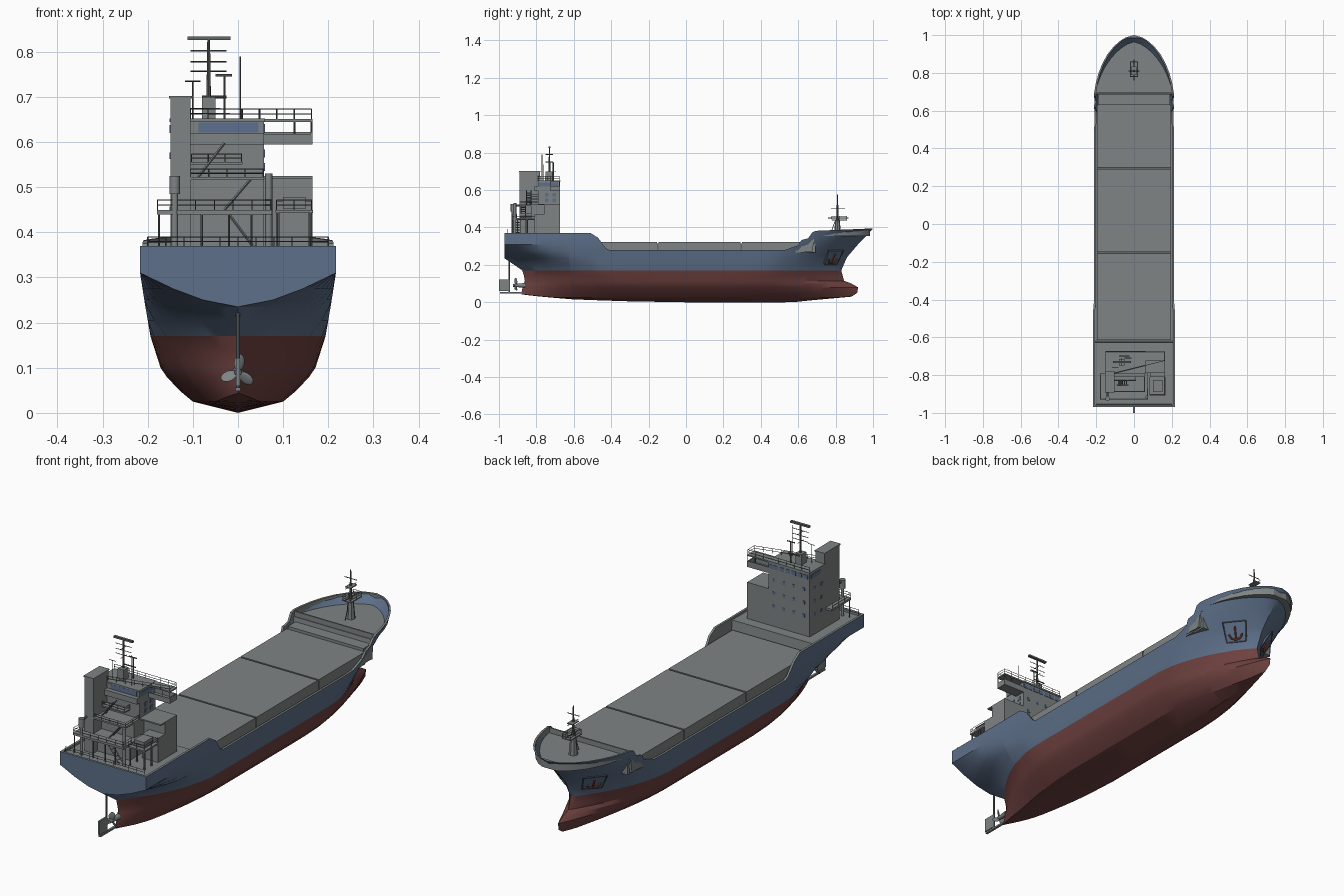
import bpy, bmesh, math
from mathutils import Vector, Matrix

def mat(name, r, g, b):
    m = bpy.data.materials.new(name)
    m.diffuse_color = (r, g, b, 1)
    return m

GREY = mat("deck_grey", .21, .23, .23)
BLUE = mat("hull_blue", .11, .16, .25)
RED = mat("bottom_red", .155, .053, .05)
GLASS = mat("window_blue", .11, .16, .28)
DARK = mat("fitting_grey", .12, .135, .135)
RUST = mat("anchor_red", .25, .06, .04)

def finish(bm, name, *mats, smooth=None):
    me = bpy.data.meshes.new(name)
    bm.to_mesh(me)
    bm.free()
    ob = bpy.data.objects.new(name, me)
    bpy.context.collection.objects.link(ob)
    for m in mats:
        me.materials.append(m)
    if smooth:
        bpy.ops.object.select_all(action='DESELECT')
        ob.select_set(True)
        bpy.context.view_layer.objects.active = ob
        bpy.ops.object.shade_smooth_by_angle(angle=math.radians(smooth))
    return ob

def boxes(name, m, *bounds, xf=None):
    """Boxes given as (x0, x1, y0, y1, z0, z1)."""
    bm = bmesh.new()
    for x0, x1, y0, y1, z0, z1 in bounds:
        t = Matrix.Translation(((x0+x1)/2, (y0+y1)/2, (z0+z1)/2)) @ Matrix.Diagonal((x1-x0, y1-y0, z1-z0, 1))
        bmesh.ops.create_cube(bm, size=1, matrix=(xf @ t) if xf else t)
    return finish(bm, name, m)

def bars(name, m, segs, r=.0015, n=4, r2=None, xf=None):
    """Straight rods between pairs of points."""
    bm = bmesh.new()
    for a, b in segs:
        a, b = Vector(a), Vector(b)
        d = b - a
        t = Matrix.Translation((a+b)/2) @ d.to_track_quat('Z', 'Y').to_matrix().to_4x4()
        bmesh.ops.create_cone(bm, cap_ends=True, segments=n, radius1=r, radius2=r if r2 is None else r2,
                              depth=d.length, matrix=(xf @ t) if xf else t)
    return finish(bm, name, m, smooth=40 if n > 6 else None)

def rail(name, pts, h=.022):
    """Two-wire railing with posts along a path."""
    segs = []
    for a, b in zip(pts, pts[1:]):
        a, b = Vector(a), Vector(b)
        for k in (.5, 1):
            segs.append((a + Vector((0, 0, h*k)), b + Vector((0, 0, h*k))))
        n = max(1, round((b-a).length / .04))
        for i in range(n+1):
            p = a.lerp(b, i/n)
            segs.append((p, p + Vector((0, 0, h))))
    return bars(name, DARK, segs, .0012)

def lerp_table(t, pts):
    if t <= pts[0][0]:
        return pts[0][1]
    for (a, va), (b, vb) in zip(pts, pts[1:]):
        if t <= b:
            return va + (vb-va)*(t-a)/(b-a)
    return pts[-1][1]

# Hull lines: end positions, breadth, sheer and keel
BOW = [(0, .78), (.02, .87), (.05, .915), (.08, .92), (.1, .885), (.115, .845), (.17, .83), (.24, .86), (.31, .92), (.36, .97), (.395, 1)]
AFT = [(.06, -.88), (.12, -.86), (.17, -.875), (.205, -.925), (.235, -.97)]
WIDTH = [(0, 0), (.025, .1), (.06, .142), (.095, .17), (.17, .194), (.24, .206), (.31, .217)]
SHEER = [(-.51, .37), (-.47, .345), (-.43, .29), (-.41, .28), (.53, .28), (.6, .305), (.62, .333), (.66, .342), (.68, .375), (.7, .382), (1, .395)]
KEEL = [(-1, .042), (-.85, .03), (-.6, .015), (-.3, .005), (0, 0), (.55, 0), (.75, .012), (1, .03)]
LEVELS = [0, .025, .05, .08, .1, .115, .14, .17, .205, .235, .25, .275, .31, .345, 1]
STATIONS = [-1, -.97, -.93, -.88, -.83, -.78, -.72, -.63, -.62, -.51, -.47, -.43, -.41, -.3, -.15, 0, .15, .3, .4, .47,
            .53, .6, .62, .66, .68, .69, .7, .75, .8, .85, .9, .94, .97, .988, 1]

def hull_y(Y, z):
    if Y > .6:
        return .6 + (Y-.6)/.4*(lerp_table(z, BOW)-.6)
    if Y < -.6:
        return -.6 - (-.6-Y)/.4*(-.6-lerp_table(z, AFT))
    return Y

def half_breadth(y, z):
    w = lerp_table(z, WIDTH)
    s, e = lerp_table(z, [(0, .3), (.17, .38), (.31, .5), (.395, .6)]), lerp_table(z, BOW)
    if y > s:
        u = min(1, (y-s)/(e-s))
        p, q = lerp_table(z, [(0, 1.5), (.17, 1.8), (.395, 2.4)]), lerp_table(z, [(.05, 1), (.24, .85), (.395, .6)])
        w *= max(0, 1-u**p)**q
    s, e = lerp_table(z, [(0, -.2), (.17, -.42), (.31, -.75)]), lerp_table(z, AFT)
    if y < s:
        u = min(1, (s-y)/(s-e))
        k = lerp_table(z, [(.235, 0), (.25, .37), (.275, .68), (.31, 1)])
        w *= k + (1-k)*max(0, 1-u**2)
    return w

def column(Y):
    top, keel = lerp_table(Y, SHEER), lerp_table(Y, KEEL)
    pts = []
    for j, lv in enumerate(LEVELS):
        z = min(top, max(lv, keel + .0015*j if lv < .05 else lv))
        y = hull_y(Y, z)
        pts.append((half_breadth(y, z) if j else 0, y, z))
    x, y, z = pts[-1]
    xi, yi = max(0, x-.01), max(-.96, min(.985, y))
    dz = .36 if Y <= -.63 else .355 if Y >= .69 else .272
    return pts + [(xi, yi, z), (xi, yi, dz), (0, yi, dz)]

# Hull shell, bulwark inside and decks
bm = bmesh.new()
NL = len(LEVELS)
sides = []
for s in (1, -1):
    grid = [[bm.verts.new((s*x, y, z)) for x, y, z in column(Y)] for Y in STATIONS]
    sides.append(grid[0])
    for a, b in zip(grid, grid[1:]):
        for j in range(len(a)-1):
            f = bm.faces.new((a[j], b[j], b[j+1], a[j+1]))
            f.material_index = 2 if j >= NL-1 else 0 if LEVELS[j+1] <= .17 else 1
R, L = sides
k = LEVELS.index(.235)
bm.faces.new(R[k:NL] + L[k:NL][::-1]).material_index = 1
for j in (NL-1, NL):
    bm.faces.new((R[j], R[j+1], L[j+1], L[j])).material_index = 2
bmesh.ops.remove_doubles(bm, verts=bm.verts, dist=1e-4)
bmesh.ops.recalc_face_normals(bm, faces=bm.faces)
finish(bm, "hull", RED, BLUE, GREY, smooth=25)

# Cargo hatches, forward step and breakwater
boxes("hatch_covers", GREY, (-.197, .197, -.615, -.155, .265, .322), (-.197, .197, -.147, .292, .265, .322),
      (-.197, .197, .3, .63, .265, .322))
boxes("hatch_seams", DARK, (-.194, .194, -.155, -.147, .265, .314), (-.194, .194, .292, .3, .265, .314))
boxes("forward_step", GREY, (-.19, .19, .63, .692, .265, .335))
boxes("breakwater", GREY, (-.2, .2, .69, .697, .34, .378))

# Anchors in framed pockets on both bows
for s in (1, -1):
    def P(y, z): return Vector((s*half_breadth(y, z), y, z))
    o = P(.785, .245)
    ty = (P(.815, .245) - P(.755, .245)).normalized()
    n = ty.cross(P(.785, .265) - P(.785, .225)).normalized()
    if n.x*s < 0:
        n = -n
    up = n.cross(ty)
    if up.z < 0:
        up = -up
    xf = Matrix.Translation(o) @ Matrix((n, ty, up)).transposed().to_4x4()
    boxes("anchor_pocket", BLUE, (-.02, .006, -.047, .047, -.045, .04), xf=xf)
    q = [(.007, -.052, .042), (.007, .052, .042), (.007, .042, -.047), (.007, -.042, -.047)]
    bars("pocket_frame", DARK, list(zip(q, q[1:]+q[:1])), .002, xf=xf)
    a = [(.01, -.03, -.012), (.01, -.02, -.03), (.01, 0, -.038), (.01, .02, -.03), (.01, .03, -.012)]
    bars("anchor", RUST, list(zip(a, a[1:])) + [((.01, 0, -.038), (.01, 0, .022))], .004, 6, xf=xf)

# Rudder and propeller
boxes("rudder", GREY, (-.004, .004, -1, -.943, .06, .122), (-.005, .005, -.995, -.875, .048, .056))
bars("rudder_stock", DARK, [((0, -.945, .05), (0, -.945, .235))], .004, 8)
bars("propeller_hub", GREY, [((0, -.86, .09), (0, -.925, .09))], .013, 12, r2=.007)
bm = bmesh.new()
for i in range(3):
    t = (Matrix.Translation((0, -.91, .09)) @ Matrix.Rotation(math.radians(120*i+8), 4, 'Y')
         @ Matrix.Translation((0, 0, .022)) @ Matrix.Rotation(.6, 4, 'Z') @ Matrix.Diagonal((.014, .003, .019, 1)))
    bmesh.ops.create_uvsphere(bm, u_segments=12, v_segments=8, radius=1, matrix=t)
finish(bm, "propeller_blades", GREY, smooth=40)

# Accommodation block, funnel casing and tiers
boxes("deckhouse", GREY, (-.15, .165, -.76, -.675, .35, .525), (.085, .165, -.81, -.76, .35, .47))
boxes("tower", GREY, (-.15, .058, -.79, -.675, .35, .645))
boxes("funnel_casing", GREY, (-.15, -.105, -.89, -.78, .35, .697), (-.153, -.102, -.893, -.777, .697, .702))
boxes("aft_tiers", GREY, (-.105, .058, -.86, -.79, .35, .445), (-.105, .058, -.83, -.79, .44, .52))
boxes("platforms", GREY, (-.18, .075, -.93, -.79, .44, .45), (-.15, .058, -.89, -.79, .516, .523),
      (-.105, .01, -.83, -.79, .55, .556), (.058, .165, -.79, -.75, .519, .525))
boxes("bridge_wing", GREY, (.055, .165, -.725, -.675, .595, .601), (.055, .165, -.679, -.675, .595, .622),
      (.055, .165, -.725, -.721, .595, .618), (.161, .165, -.725, -.675, .595, .622), (-.105, .058, -.81, -.79, .595, .62))
boxes("bridge_roof", GREY, (-.152, .06, -.795, -.672, .645, .652), (.05, .165, -.725, -.675, .645, .651))
bars("wing_posts", DARK, [((x, y, .6), (x, y, .65)) for x in (.125, .163) for y in (-.723, -.677)], .002)

# Windows as thin plates
w = [(x-.006, x+.006, -.676, -.673, z-.007, z+.007) for x in (-.12, -.07, -.02, .03) for z in (.45, .51, .57)]
w += [(x-.011, x+.011, -.676, -.673, .62, .638) for x in (-.13, -.1, -.07, -.04, -.01, .02, .045)]
w += [(-.152, -.149, y-.006, y+.006, z-.007, z+.007) for y in (-.76, -.71) for z in (.45, .51, .57)]
w += [(.057, .06, y-.009, y+.009, z-.009, z+.009) for y in (-.745, -.705) for z in (.545, .575)]
w += [(.057, .06, -.785, -.685, .62, .64), (-.152, -.149, -.75, -.685, .62, .638), (-.088, .045, -.792, -.789, .621, .643)]
boxes("windows", GLASS, *w)

# Railings and stairs
rail("roof_rail", [(-.105, -.79, .652), (.163, -.723, .651), (.163, -.677, .651), (-.148, -.677, .652)])
rail("platform_rail", [(-.178, -.8, .45), (-.178, -.928, .45), (.073, -.928, .45), (.073, -.87, .45)])
rail("middle_rail", [(-.148, -.888, .522), (-.105, -.888, .522), (.056, -.888, .522), (.056, -.79, .522)], .018)
rail("upper_rail", [(-.103, -.828, .556), (.008, -.828, .556), (.008, -.79, .556)], .018)
rail("stern_rail", [(-.2, -.955, .37), (.2, -.955, .37)], .02)
rail("boat_deck_rail", [(.085, -.905, .45), (.163, -.905, .45), (.163, -.81, .45)])
boxes("boat_deck", GREY, (.083, .166, -.907, -.81, .443, .45))
st = [((-.09, -.84, .52), (-.03, -.84, .598)), ((-.03, -.87, .45), (.03, -.87, .52)), ((.04, -.9, .36), (-.02, -.9, .44))]
for dy in (-.012, .012):
    bars("stairs", GREY, [((a[0], a[1]+dy, a[2]), (b[0], b[1]+dy, b[2])) for a, b in st], .003)
bars("stair_treads", GREY, [(Vector(a).lerp(Vector(b), i/6) + Vector((0, -.012, 0)), Vector(a).lerp(Vector(b), i/6)
     + Vector((0, .012, 0))) for a, b in st for i in range(1, 6)], .003)

# Stern posts, rescue boat and supports
bars("crane_post", GREY, [((-.14, -.925, .36), (-.14, -.925, .485))], .007, 12)
bars("crane_heads", GREY, [((-.14, -.925, .485), (-.14, -.925, .525))], .012, 12)
bars("crane_arm", GREY, [((-.14, -.925, .515), (-.14, -.82, .525))], .005, 8)
bars("davit_post", GREY, [((.068, -.915, .36), (.068, -.915, .53))], .008, 12)
bars("platform_legs", DARK, [((x, -.925, .36), (x, -.925, .442)) for x in (-.175, -.08, -.02, .03)], .003, 6)
bars("boat_deck_legs", DARK, [((x, y, .36), (x, y, .445)) for x in (.088, .16) for y in (-.9, -.85)], .004, 6)
boxes("rescue_boat", GREY, (.1, .15, -.89, -.825, .452, .478))

# Main mast with radar bars and aerials
boxes("mast_base", GREY, (-.08, -.05, -.75, -.715, .65, .7))
bars("main_mast", DARK, [((-.065, -.73, .7), (-.065, -.73, .83))], .005, 8, r2=.003)
boxes("radar_bar", DARK, (-.112, -.017, -.736, -.724, .826, .834))
bars("mast_yards", DARK, [((-.105, -.73, z), (-.025, -.73, z)) for z in (.757, .778, .802)]
     + [((-.065, -.75, z), (-.065, -.71, z)) for z in (.75, .79)]
     + [((-.1, -.76, .65), (-.1, -.76, .735)), ((-.117, -.76, .735), (-.083, -.76, .735)),
        ((.005, -.77, .65), (.005, -.77, .79))], .0015)
bars("second_radar", DARK, [((-.03, -.71, .65), (-.03, -.71, .748)), ((-.05, -.71, .748), (-.013, -.71, .748)),
     ((-.08, -.7, .7), (-.025, -.7, .7))], .003, 6)

# Foremast
bars("foremast_base", GREY, [((0, .81, .35), (0, .81, .44))], .02, 8, r2=.012)
bars("foremast", DARK, [((0, .81, .44), (0, .81, .575))], .007, 8, r2=.002)
boxes("foremast_platforms", GREY, (-.022, .022, .78, .86, .438, .443), (-.014, .014, .79, .835, .498, .502))
rail("foremast_rail", [(-.02, .78, .443), (-.02, .86, .443), (.02, .86, .443), (.02, .78, .443), (-.02, .78, .443)], .018)
bars("foremast_yards", DARK, [((0, .76, .45), (0, .87, .45)), ((0, .775, .5), (0, .85, .5)), ((-.03, .81, .535), (.03, .81, .535)),
     ((0, .77, .36), (0, .8, .44))], .002)
